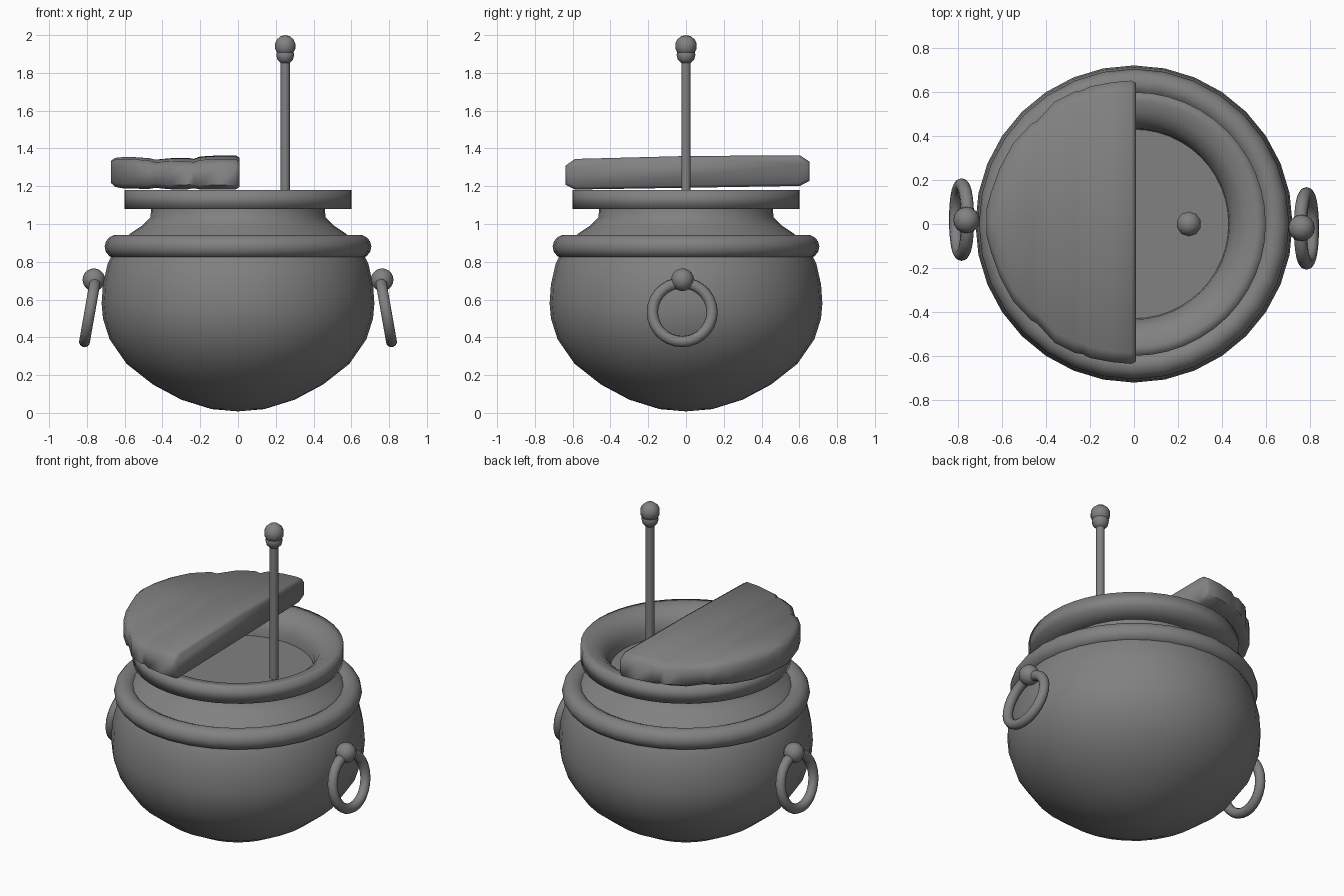
import bpy, bmesh, math
from mathutils import Matrix, Vector

cube = bpy.data.objects.get("Cube")
if cube:
    bpy.data.objects.remove(cube, do_unlink=True)

iron = bpy.data.materials.new("iron grey")
iron.use_nodes = True
GREY = (0.22, 0.22, 0.22, 1)
iron.diffuse_color = GREY
iron.node_tree.nodes["Principled BSDF"].inputs["Base Color"].default_value = GREY


def finish(name, bm, angle=50):
    """Turn a bmesh into a named, smooth-shaded object."""
    bmesh.ops.recalc_face_normals(bm, faces=bm.faces)
    mesh = bpy.data.meshes.new(name)
    bm.to_mesh(mesh)
    bm.free()
    mesh.materials.append(iron)
    obj = bpy.data.objects.new(name, mesh)
    bpy.context.collection.objects.link(obj)
    bpy.ops.object.select_all(action='DESELECT')
    obj.select_set(True)
    bpy.context.view_layer.objects.active = obj
    bpy.ops.object.shade_smooth_by_angle(angle=math.radians(angle))
    return obj


def lathe(name, profile, segments, matrix=Matrix(), closed=False, angle=50):
    """Revolve a (radius, height) profile about z."""
    bm = bmesh.new()
    verts = [bm.verts.new((r, 0, z)) for r, z in profile]
    edges = [bm.edges.new(pair) for pair in zip(verts, verts[1:])]
    if closed:
        edges.append(bm.edges.new((verts[-1], verts[0])))
    bmesh.ops.spin(bm, geom=verts + edges, axis=(0, 0, 1), cent=(0, 0, 0),
                   steps=segments, angle=math.tau, use_duplicate=False)
    bmesh.ops.remove_doubles(bm, verts=bm.verts, dist=0.0005)
    bm.transform(matrix)
    return finish(name, bm, angle)


def torus(name, major, minor, matrix, segments=32, sides=12):
    ring = [(major + minor * math.cos(math.tau * i / sides),
             minor * math.sin(math.tau * i / sides)) for i in range(sides)]
    return lathe(name, ring, segments, matrix, closed=True)


def ball(name, radius, centre, segments=16, rings=10):
    bm = bmesh.new()
    bmesh.ops.create_uvsphere(bm, u_segments=segments, v_segments=rings, radius=radius)
    bm.transform(Matrix.Translation(centre))
    return finish(name, bm)


# Round body and tapered neck
lathe("pot_body", [(0, 0.008), (0.14, 0.02), (0.30, 0.07), (0.45, 0.15), (0.59, 0.26),
                   (0.68, 0.39), (0.715, 0.50), (0.722, 0.58), (0.715, 0.68),
                   (0.69, 0.79), (0.645, 0.88), (0.57, 0.95), (0.51, 0.99),
                   (0.463, 1.035), (0.46, 1.09)], 32)
torus("shoulder_ring", 0.643, 0.063, Matrix.Translation((0, 0, 0.88)), 32, 14)

# Rim, flat outside and rounded inside, and the surface of the contents
lathe("rim", [(0.45, 1.08), (0.6, 1.08), (0.6, 1.18), (0.56, 1.18), (0.51, 1.168),
              (0.465, 1.135), (0.435, 1.08), (0.43, 1.02)], 48, angle=95)
lathe("contents", [(0, 1.03), (0.44, 1.03)], 48)

# Stirring rod with a double knob
lathe("stirring_rod", [(0, 1.0), (0.025, 1.0), (0.025, 1.88), (0, 1.88)], 10,
      Matrix.Translation((0.25, 0, 0)))
ball("rod_knob", 0.058, (0.25, 0, 1.942), 10, 7)
ball("rod_collar", 0.05, (0.25, 0, 1.895), 10, 6)

# Hanging ring handles, each on a round stud
for side, s in (("left", 1), ("right", -1)):
    ball(f"{side}_handle_stud", 0.06, (s * 0.763, -s * 0.018, 0.705))
    lean = (Matrix.Translation((s * 0.785, -s * 0.02, 0.533))
            @ Matrix.Rotation(s * math.radians(80), 4, 'Y'))
    torus(f"{side}_handle_ring", 0.158, 0.03, lean, 28, 10)

# Half lid of worn planks: sections lofted across x
# each section is (x, half length, top sag, edge inset)
sections = [(0.008, 0.635, 0.012, 0.014), (-0.012, 0.645, 0, 0), (-0.10, 0.637, 0, 0),
            (-0.20, 0.618, 0.006, 0), (-0.235, 0.60, 0.018, 0.006), (-0.27, 0.595, 0.012, 0),
            (-0.36, 0.55, 0.014, 0), (-0.44, 0.462, 0.02, 0.006), (-0.47, 0.445, 0.012, 0),
            (-0.55, 0.36, 0.006, 0), (-0.61, 0.25, 0.006, 0), (-0.65, 0.14, 0.01, 0.006),
            (-0.672, 0.06, 0.025, 0.025)]
bm = bmesh.new()
loops = []
for x, half, sag, inset in sections:
    low, high = 1.192 + inset, 1.36 - sag
    bevel = min(0.05, half * 0.5)
    right_half = [(0, low), (half - bevel, low), (half, low + 0.025),
                  (half, high - 0.04), (half - bevel, high - 0.006), (0, high)]
    left_half = [(-y, z) for y, z in reversed(right_half[1:-1])]
    loops.append([bm.verts.new((x, y + 0.008, z + 0.016 * y))
                  for y, z in right_half + left_half])
for a, b in zip(loops, loops[1:]):
    for i in range(len(a)):
        j = (i + 1) % len(a)
        bm.faces.new((a[i], a[j], b[j], b[i]))
bm.faces.new(loops[0])
bm.faces.new(loops[-1])
finish("half_lid", bm, 60)
